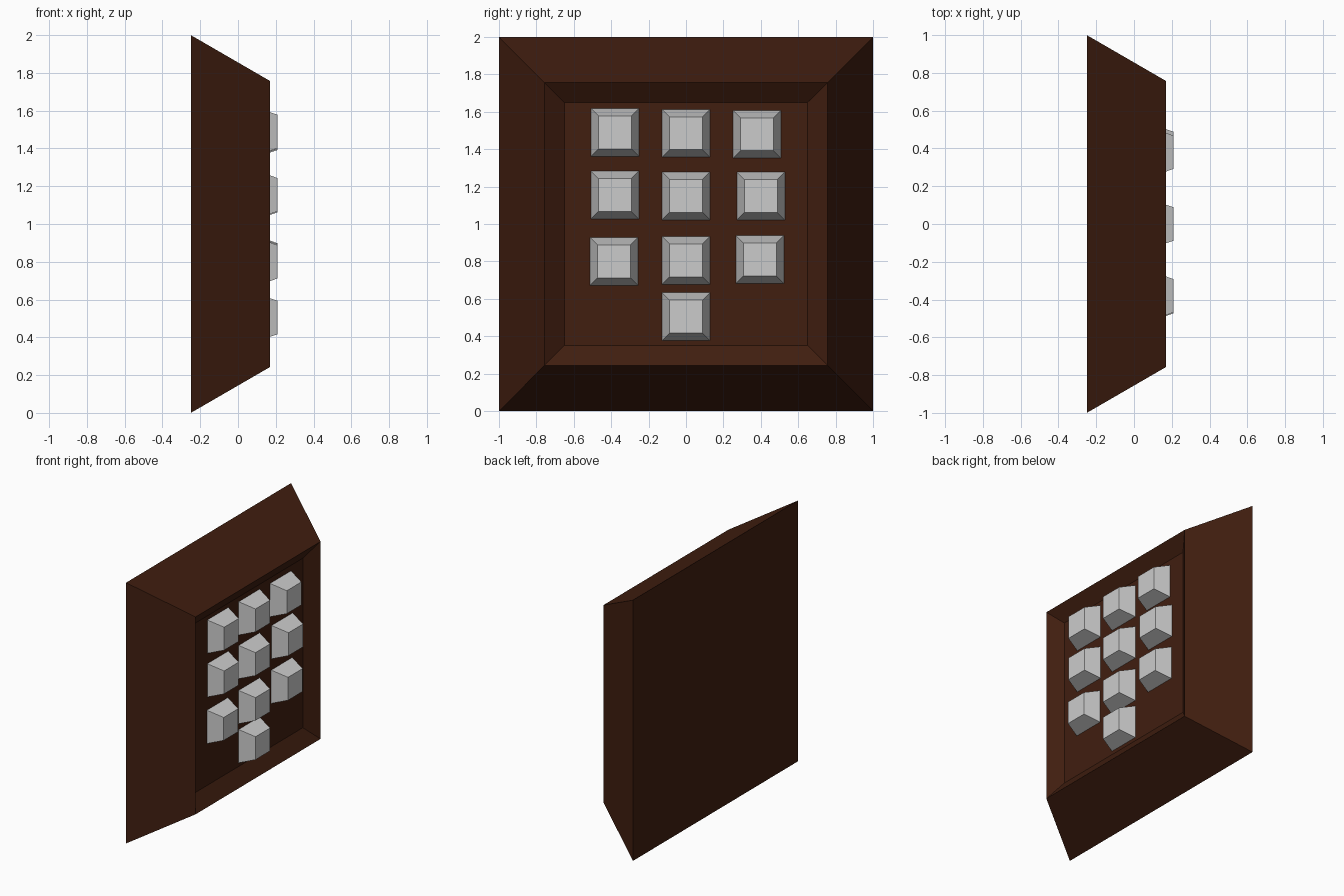
import bpy, bmesh

if "Cube" in bpy.data.objects:
    bpy.data.objects.remove(bpy.data.objects["Cube"])

FLOOR_X = 0.095   # depth of the recessed panel
RIM_X = 0.17      # front rim of the housing


def stacked_squares(name, rings, cy, cz, material=None):
    """Join square rings (x, half_size) along x, capping the first and last."""
    bm = bmesh.new()
    loops = []
    for x, h in rings:
        loops.append([bm.verts.new((x, cy + sy * h, cz + sz * h))
                      for sy, sz in ((-1, -1), (1, -1), (1, 1), (-1, 1))])
    for a, b in zip(loops, loops[1:]):
        for i in range(4):
            j = (i + 1) % 4
            bm.faces.new((a[i], a[j], b[j], b[i]))
    bm.faces.new(loops[0][::-1])
    bm.faces.new(loops[-1])
    bmesh.ops.recalc_face_normals(bm, faces=bm.faces)
    mesh = bpy.data.meshes.new(name)
    bm.to_mesh(mesh)
    bm.free()
    obj = bpy.data.objects.new(name, mesh)
    bpy.context.collection.objects.link(obj)
    if material:
        mesh.materials.append(material)
    return obj


brown = bpy.data.materials.new("dark_brown")
brown.diffuse_color = (0.052, 0.013, 0.005, 1)
brown.use_nodes = True
brown.node_tree.nodes["Principled BSDF"].inputs["Base Color"].default_value = brown.diffuse_color

# Housing: tapered block with a recessed front panel
stacked_squares("housing", [(-0.25, 1.0), (RIM_X, 0.757), (FLOOR_X, 0.65)],
                0, 1.0, brown)

# Buttons: tapered keys, slightly unevenly placed (y, z)
key_centres = [
    (-0.38, 1.49), (0.0, 1.485), (0.38, 1.48),
    (-0.38, 1.155), (0.0, 1.15), (0.40, 1.15),
    (-0.385, 0.80), (0.0, 0.805), (0.395, 0.81),
    (0.0, 0.505),
]
for n, (y, z) in enumerate(key_centres, 1):
    stacked_squares(f"button_{n}", [(FLOOR_X, 0.128), (0.21, 0.088)], y, z)
